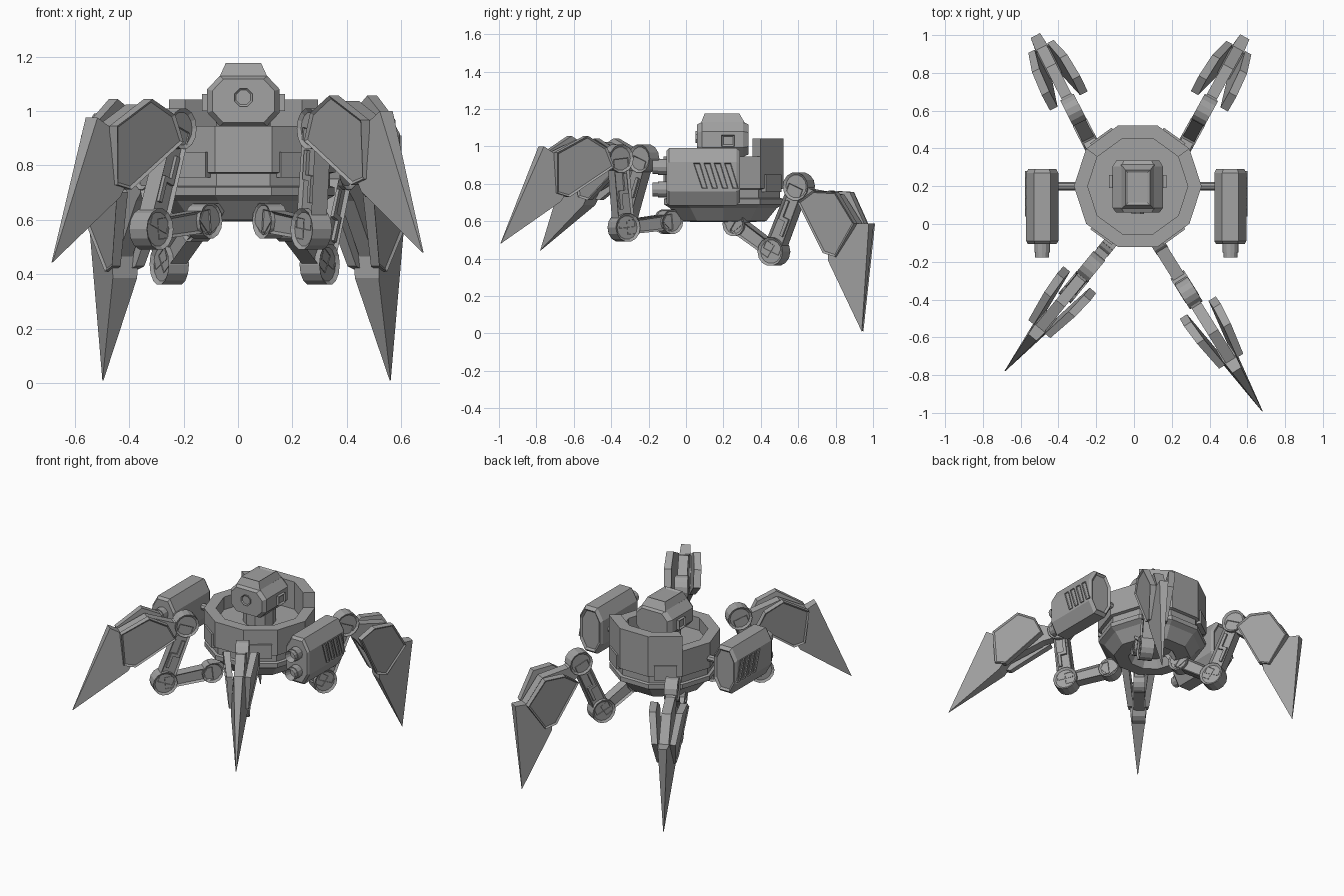
import bpy, bmesh, math
from mathutils import Vector

old = bpy.data.objects.get("Cube")
if old:
    bpy.data.objects.remove(old)

grey = bpy.data.materials.new("armour grey")
grey.use_nodes = True
GREY = (0.36, 0.36, 0.36, 1)
grey.diffuse_color = GREY
grey.node_tree.nodes["Principled BSDF"].inputs["Base Color"].default_value = GREY

CX, CY = 0.02, 0.2      # body axis
SIDES = 10


def finish(name, bm):
    bmesh.ops.recalc_face_normals(bm, faces=bm.faces[:])
    mesh = bpy.data.meshes.new(name)
    bm.to_mesh(mesh)
    bm.free()
    mesh.materials.append(grey)
    obj = bpy.data.objects.new(name, mesh)
    bpy.context.collection.objects.link(obj)
    return obj


def loft(name, rings, inset=0.0, depth=0.0, ends=(0, 1)):
    """Skin matching rings of points and cap both ends, with optional cap insets."""
    bm = bmesh.new()
    rows = [[bm.verts.new(p) for p in ring] for ring in rings]
    n = len(rows[0])
    for a, b in zip(rows, rows[1:]):
        for i in range(n):
            j = (i + 1) % n
            bm.faces.new((a[i], a[j], b[j], b[i]))
    caps = [bm.faces.new(rows[0][::-1]), bm.faces.new(rows[-1])]
    bmesh.ops.recalc_face_normals(bm, faces=bm.faces[:])
    if inset:
        bmesh.ops.inset_individual(bm, faces=[caps[e] for e in ends],
                                   thickness=inset, depth=depth)
    return finish(name, bm)


def ngon(r, n, start=0.0):
    return [(r * math.cos(start + math.tau * i / n), r * math.sin(start + math.tau * i / n))
            for i in range(n)]


def chamfered(w, h, cw, ch):
    """Rectangle with cut corners, half sizes w and h."""
    return [(w, ch - h), (w, h - ch), (w - cw, h), (cw - w, h),
            (-w, h - ch), (-w, ch - h), (cw - w, -h), (w - cw, -h)]


def box(name, lo, hi):
    ring = [(lo[0], lo[1]), (hi[0], lo[1]), (hi[0], hi[1]), (lo[0], hi[1])]
    return loft(name, [[(x, y, z) for x, y in ring] for z in (lo[2], hi[2])])


# Hull: faceted bowl with an open top and a hollow underside
hull_profile = [(0.05, 0.86), (0.265, 0.86), (0.265, 0.945), (0.338, 0.945), (0.338, 0.775),
                (0.318, 0.77), (0.318, 0.725), (0.335, 0.72), (0.335, 0.69), (0.3, 0.67),
                (0.24, 0.6), (0.15, 0.595), (0.12, 0.65), (0.05, 0.65)]
loft("hull", [[(CX + x, CY + y, z) for x, y in ngon(r, SIDES)] for r, z in hull_profile])

# Raised wall over the three back facets
wall = []
for k in range(1, 5):
    a = math.tau * k / SIDES
    c, s = math.cos(a), math.sin(a)
    wall.append([(CX + r * c, CY + r * s, z)
                 for r, z in ((0.265, 0.93), (0.338, 0.93), (0.338, 1.043), (0.265, 1.043))])
loft("back_wall", wall)

# Turret head: cut-corner block, narrowed at front and back
head = []
for y, k in ((0.06, 0.86), (0.085, 1), (0.305, 1), (0.335, 0.86)):
    head.append([(CX + x * k, y, 1.037 + z * k)
                 for x, z in chamfered(0.133, 0.093, 0.047, 0.05)])
loft("head", head)
loft("neck", [[(CX + x, CY + y, z) for x, y in ngon(0.1, 10)] for z in (0.85, 0.97)])
loft("head_eye", [[(CX + x, y, 1.05 + z) for x, z in ngon(0.036, 8, math.pi / 8)]
                  for y in (0.07, 0.052)], 0.007, -0.006, (1,))
hood = []
for z, w, front, back in ((1.125, 0.088, 0.08, 0.315), (1.176, 0.065, 0.1, 0.285)):
    hood.append([(CX - w, front, z), (CX + w, front, z), (CX + w, back, z), (CX - w, back, z)])
loft("head_hood", hood, 0.018, -0.008, (1,))
for side, label in ((1, "left"), (-1, "right")):
    ear = [(y, z) for y, z in ((0.19, 1.0), (0.26, 1.0), (0.26, 1.062), (0.19, 1.062))]
    loft(label + "_ear", [[(CX + side * x, y, z) for y, z in ear] for x in (0.12, 0.152)],
         0.014, -0.01, (1,))

# Side guns with twin barrels, slanted vents and a mounting rod
for side, label in ((1, "left"), (-1, "right")):
    gx = 0.012 + side * 0.498
    body = []
    for y, k in ((-0.105, 0.9), (-0.09, 1), (0.27, 1), (0.29, 0.88)):
        body.append([(gx + x * k, y, 0.838 + z * k)
                     for x, z in chamfered(0.085, 0.153, 0.042, 0.075)])
    loft(label + "_gun", body, 0.014, -0.012, (1,))
    for z, level in ((0.89, "upper"), (0.77, "lower")):
        loft(f"{label}_{level}_barrel",
             [[(gx + x, y, z + h) for x, h in ngon(r, 12)]
              for r, y in ((0.042, -0.09), (0.042, -0.15), (0.037, -0.15), (0.037, -0.178))],
             0.012, -0.04, (1,))
    loft(label + "_gun_rod", [[(x, CY + y, 0.84 + z) for y, z in ngon(0.022, 8)]
                              for x in (CX + side * 0.3, gx - side * 0.07)])
    for i in range(4):
        y = 0.04 + i * 0.055
        vent = [(y, 0.91), (y + 0.035, 0.91), (y + 0.075, 0.775), (y + 0.045, 0.775)]
        loft(f"{label}_gun_vent_{i + 1}",
             [[(gx + side * x, a, z) for a, z in vent] for x in (0.08, 0.091)],
             0.006, -0.007, (1,))


class Leg:
    """Parts drawn in the leg's upright plane: u runs outward, v sideways."""

    def __init__(self, name, origin, heading):
        self.name, self.o = name, Vector(origin)
        self.d = Vector(heading).normalized()
        self.n = Vector((-self.d.y, self.d.x))

    def place(self, u, z, v):
        p = self.o + self.d * u + self.n * v
        return (p.x, p.y, z)

    def slab(self, part, pts, lo, hi, inset=0.0, depth=0.0, ends=(0, 1)):
        rings = [[self.place(u, z, w[i]) for i, (u, z) in enumerate(pts)] for w in (lo, hi)]
        return loft(f"{self.name}_{part}", rings, inset, depth, ends)

    def plate(self, part, pts, half, inset=0.0, depth=0.0):
        return self.slab(part, pts, [-half] * len(pts), [half] * len(pts), inset, depth)

    def joint(self, part, c, r, half):
        self.plate(part, [(c[0] + x, c[1] + z) for x, z in ngon(r, 14)], half, 0.014, -0.01)


def along(a, b):
    """Map (distance, offset) measured along a->b into the leg plane."""
    axis = (Vector(b) - Vector(a)).normalized()
    return lambda t, n: (a[0] + axis.x * t - axis.y * n, a[1] + axis.y * t + axis.x * n)


ARM = [(-0.02, 0.05), (0.05, 0.068), (0.156, 0.215), (0.345, 0.245),
       (0.43, 0.05), (0.13, 0.0), (0.0, -0.055)]
GUARD = [(0.1, 0.01), (0.085, 0.12), (0.15, 0.235), (0.345, 0.25), (0.45, 0.06), (0.4, 0.005)]
SPIKE = [(0.34, 0.24, 0.035), (0.375, 0.308, 0.028), (0.867, 0.0, 0.002),
         (0.45, 0.008, 0.05), (0.36, 0.05, 0.055)]
ZIGZAG = [(0.1, -0.03), (0.2, -0.03), (0.2, 0.008), (0.29, 0.008), (0.29, 0.028),
          (0.18, 0.028), (0.18, -0.012), (0.1, -0.012)]


def build_leg(name, origin, heading, hip, knee, ankle, tip):
    leg = Leg(name, origin, heading)
    # Bracket under the hull and its armour plate
    leg.plate("bracket", [(-0.1, 0.66), (0.02, 0.66), (0.055, hip[1]), (0.0, 0.545),
                          (-0.05, 0.58)], 0.03)
    # Two links with framed sides
    for part, a, b, h in (("upper_link", hip, knee, 0.042), ("middle_link", knee, ankle, 0.05)):
        f, size = along(a, b), (Vector(b) - Vector(a)).length
        bar = [f(0, -h), f(size, -h * 0.9), f(size, h * 0.9), f(0, h)]
        leg.plate(part, bar, 0.034, 0.014, -0.014)
    f = along(knee, ankle)
    leg.plate("link_trim", [f(*p) for p in ZIGZAG], 0.033)
    leg.joint("hip_joint", hip, 0.066, 0.036)
    leg.joint("knee_joint", knee, 0.077, 0.042)
    leg.joint("ankle_joint", ankle, 0.076, 0.04)
    # Shin: central arm, flanking guards and a pointed spike
    f = along(ankle, tip)
    leg.plate("shin_arm", [f(*p) for p in ARM], 0.03)
    pts = [f(*p) for p in GUARD]
    for side, label in ((1, "left"), (-1, "right")):
        outer = [side * (0.112 - 0.15 * (t - 0.1)) for t, n in GUARD]
        inner = [v - side * (0.045 - 0.03 * (t - 0.1)) for v, (t, n) in zip(outer, GUARD)]
        leg.slab(label + "_shin_guard", pts, inner, outer, 0.012, -0.008, (1,))
    half = [w for t, n, w in SPIKE]
    leg.slab("spike", [f(t, n) for t, n, w in SPIKE], [-w for w in half], half)


build_leg("front_left_leg", (0.118, -0.09), (0.529, -0.849),
          (0, 0.597), (0.285, 0.566), (0.325, 0.935), (1.065, 0.478))
build_leg("front_right_leg", (-0.127, -0.1), (-0.634, -0.773),
          (0, 0.597), (0.302, 0.566), (0.164, 0.935), (0.882, 0.44))
build_leg("back_left_leg", (0.19, 0.27), (0.482, 0.876),
          (0, 0.585), (0.228, 0.437), (0.38, 0.786), (0.768, 0.005))
build_leg("back_right_leg", (-0.15, 0.27), (-0.455, 0.89),
          (0, 0.585), (0.225, 0.437), (0.375, 0.786), (0.763, 0.005))

# Armour plates on the hull wall above each leg
for k, label in ((1.5, "back_left"), (3.5, "back_right"), (6.5, "front_right"), (8.5, "front_left")):
    a = math.tau * k / SIDES
    out, across = Vector((math.cos(a), math.sin(a))), Vector((-math.sin(a), math.cos(a)))
    rings = []
    for r in (0.3, 0.332):
        c = Vector((CX, CY)) + out * r
        rings.append([(*(c + across * w), z) for w, z in
                      ((-0.07, 0.755), (0.07, 0.755), (0.07, 0.85), (-0.07, 0.85))])
    loft(label + "_hull_plate", rings)
